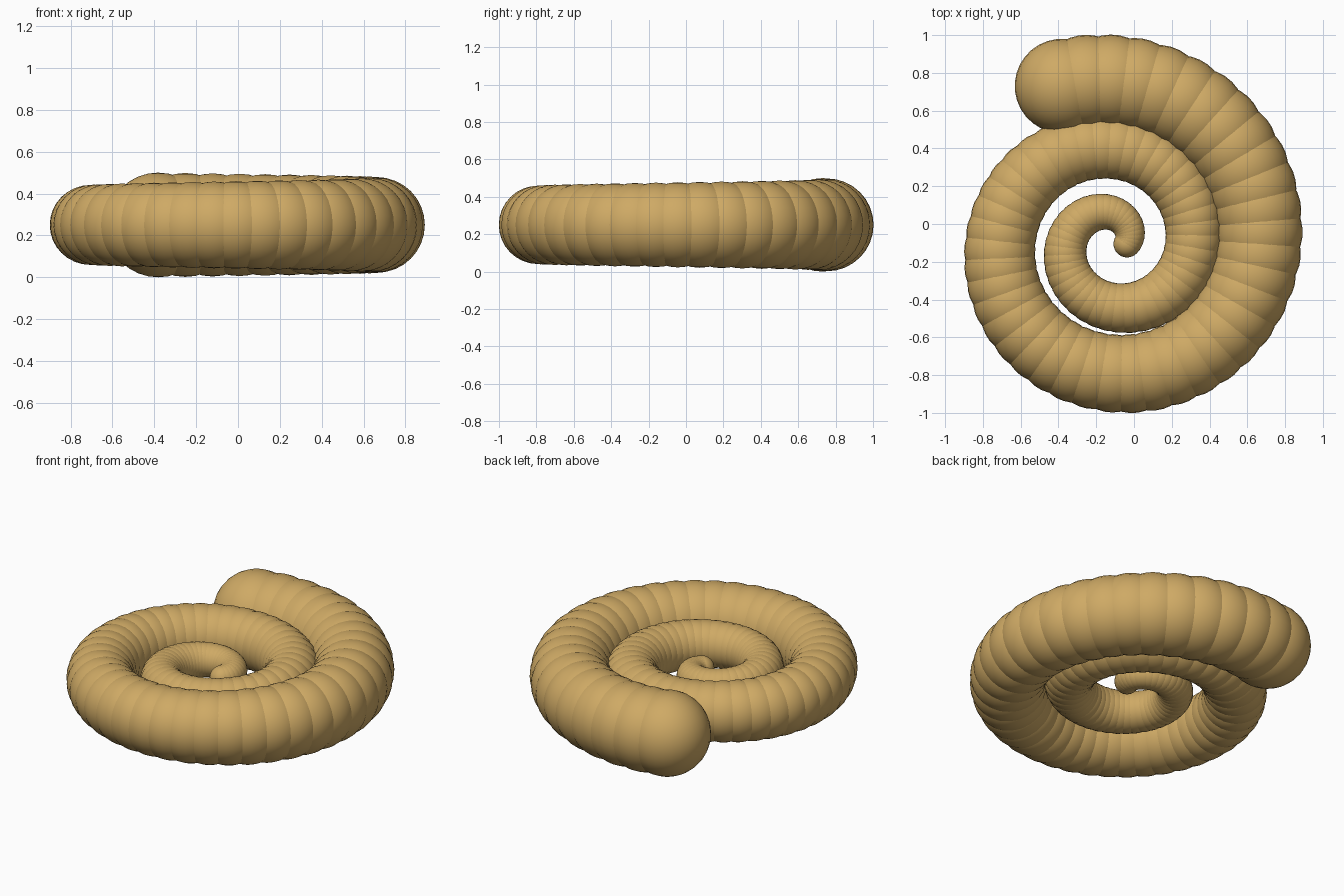
import bpy, bmesh, math
from mathutils import Matrix, Vector

if "Cube" in bpy.data.objects:
    bpy.data.objects.remove(bpy.data.objects["Cube"])

# Spiral settings: evenly opening coil of swelling round chambers
TURNS = 2.3
COUNT = 97
CENTRE = (-0.11, -0.105)
COIL_START, COIL_GROWTH = 0.0735, 0.0557    # coil radius and growth per radian
TUBE_START, TUBE_END = 0.072, 0.25          # chamber radius at core and mouth

tan = bpy.data.materials.new("warm tan shell")
tan.diffuse_color = (0.62, 0.40, 0.13, 1.0)
tan.use_nodes = True
tan.node_tree.nodes["Principled BSDF"].inputs["Base Color"].default_value = tan.diffuse_color

# One unit chamber, used as the pattern for all the others
bm = bmesh.new()
bmesh.ops.create_uvsphere(bm, u_segments=32, v_segments=16, radius=1.0)
bm.verts.index_update()
unit_verts = [v.co.copy() for v in bm.verts]
unit_faces = [[v.index for v in f.verts] for f in bm.faces]
bm.free()

# Shell: overlapping spherical chambers whose seams form the ribs
verts, faces = [], []
for i in range(COUNT):
    t = i / (COUNT - 1)
    angle = t * TURNS * 2 * math.pi
    coil = COIL_START + COIL_GROWTH * angle
    radius = TUBE_START + (TUBE_END - TUBE_START) * t
    centre = Vector((CENTRE[0] + coil * math.cos(angle),
                     CENTRE[1] + coil * math.sin(angle), TUBE_END))
    turn = Matrix.Rotation(angle, 3, 'Z') * radius
    base = len(verts)
    verts += [centre + turn @ v for v in unit_verts]
    faces += [[base + k for k in f] for f in unit_faces]

mesh = bpy.data.meshes.new("spiral_shell")
mesh.from_pydata(verts, [], faces)
mesh.polygons.foreach_set("use_smooth", [True] * len(faces))
mesh.materials.append(tan)
mesh.update()
shell = bpy.data.objects.new("spiral_shell", mesh)
bpy.context.collection.objects.link(shell)
